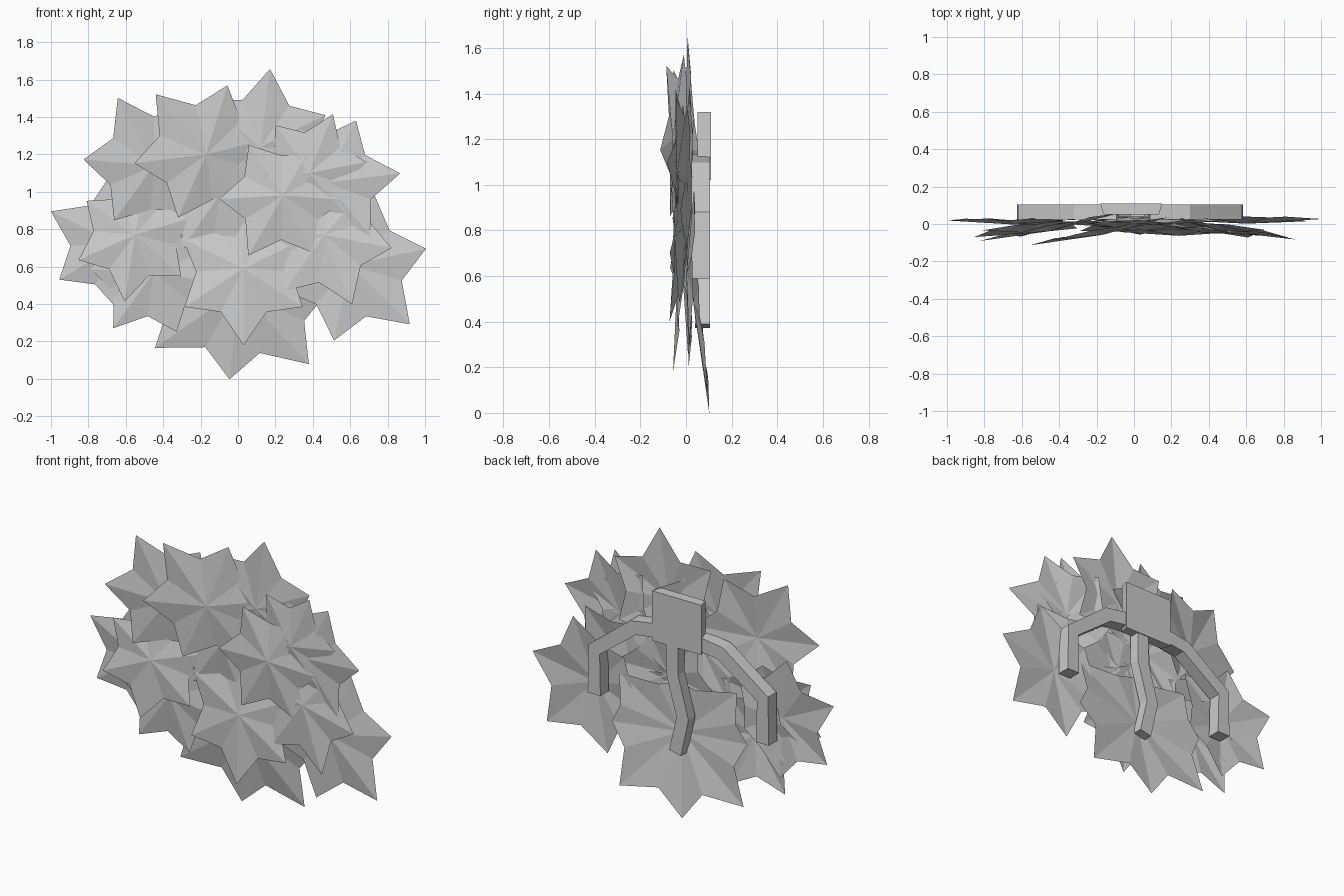
import bpy, bmesh
from math import cos, sin, radians
from mathutils import Vector

cube = bpy.data.objects.get("Cube")
if cube:
    bpy.data.objects.remove(cube, do_unlink=True)

grey = bpy.data.materials.new("plain_grey")
grey.use_nodes = True
colour = (0.6, 0.6, 0.6, 1)
grey.diffuse_color = colour
grey.node_tree.nodes["Principled BSDF"].inputs["Base Color"].default_value = colour


def finish(name, bm):
    bmesh.ops.recalc_face_normals(bm, faces=bm.faces)
    mesh = bpy.data.meshes.new(name)
    bm.to_mesh(mesh)
    bm.free()
    mesh.materials.append(grey)
    obj = bpy.data.objects.new(name, mesh)
    bpy.context.collection.objects.link(obj)
    return obj


def outline(half, base):
    """Mirror one side of a leaf: main tip, half, base, other half."""
    return [(0, 1)] + half + [(180, base)] + [(-a, r) for a, r in reversed(half)]


# Lobe tips and the valleys between, as (angle from main tip, reach)
SIX_LOBES = outline([(28, 0.64), (57, 0.92), (86, 0.62), (116, 0.88), (148, 0.58)], 0.66)
SEVEN_LOBES = outline([(24, 0.74), (49, 1.13), (70, 0.8), (90, 0.93), (106, 0.82),
                       (126, 1.0), (155, 0.6)], 0.6)


def leaf(name, x, z, size, heading, y, lean_x, lean_z, lobes=SIX_LOBES):
    """Folded leaf: raised centre, ridges to the tips, creases to the valleys."""
    bm = bmesh.new()
    centre = bm.verts.new((x, y - 0.018, z))
    rim = []
    for i, (angle, reach) in enumerate(lobes):
        a = radians(heading + angle)
        dx, dz = size * reach * cos(a), size * reach * sin(a)
        crease = 0.014 if i % 2 else 0.004
        rim.append(bm.verts.new((x + dx, y + lean_x * dx + lean_z * dz + crease, z + dz)))
    for i, v in enumerate(rim):
        bm.faces.new((centre, v, rim[(i + 1) % len(rim)]))
    finish(name, bm)


# x, z, size, heading of main tip, y, lean along x, lean along z
LEAVES = {
    "front_upper_leaf": (-0.17, 1.2, 0.42, 130, -0.04, 0.2, 0.01),
    "outer_upper_left_leaf": (-0.45, 1.14, 0.41, 118, -0.02, 0.2, 0),
    "top_leaf": (0.12, 1.24, 0.42, 83, 0.015, 0, -0.03),
    "outer_upper_right_leaf": (0.47, 1.05, 0.4, 7, -0.02, -0.17, 0),
    "upper_right_leaf": (0.38, 1.1, 0.34, 68, -0.03, -0.1, -0.02),
    "front_middle_leaf": (0.24, 0.98, 0.37, 240, -0.045, 0, 0.02),
    "front_left_leaf": (-0.55, 0.77, 0.36, 261, -0.03, 0.1, 0.1),
    "front_lower_leaf": (0.03, 0.59, 0.41, 270, -0.02, 0, 0.1),
    "front_right_leaf": (0.46, 0.77, 0.4, -68, -0.03, -0.11, 0.08),
    "outer_right_leaf": (0.6, 0.61, 0.45, -45, 0.02, 0, 0.03),
    "bottom_leaf": (0.005, 0.48, 0.485, 264, 0.05, 0, -0.1, SEVEN_LOBES),
    "lower_left_leaf": (-0.45, 0.57, 0.37, 234, 0.005, 0, 0),
    "outer_left_leaf": (-0.64, 0.72, 0.4, 154, 0.015, 0, 0),
    "inner_leaf": (0.12, 0.78, 0.38, 245, 0.015, 0, 0),
    "inner_left_leaf": (-0.1, 0.98, 0.35, 235, 0, 0, 0),
}
for name, values in LEAVES.items():
    leaf(name, *values)


# Back plate, slightly narrower at the front
bm = bmesh.new()
bmesh.ops.create_cube(bm, size=1)
for v in bm.verts:
    taper = 1 if v.co.y > 0 else 0.9
    v.co = Vector((v.co.x * 0.33 * taper - 0.015, 0.08 + v.co.y * 0.06, 1.17 + v.co.z * 0.3))
finish("back_plate", bm)


def arm(name, path, width, front, back):
    """Bent square bar following a path in the x-z plane."""
    bm = bmesh.new()
    pts = [Vector(p) for p in path]
    rings = []
    for i, p in enumerate(pts):
        along = (pts[min(i + 1, len(pts) - 1)] - pts[max(i - 1, 0)]).normalized()
        side = Vector((-along.y, along.x)) * width / 2
        corners = [(p + side, front), (p + side, back), (p - side, back), (p - side, front)]
        rings.append([bm.verts.new((q.x, y, q.y)) for q, y in corners])
    for a, b in zip(rings, rings[1:]):
        for k in range(4):
            n = (k + 1) % 4
            bm.faces.new((a[k], a[n], b[n], b[k]))
    bm.faces.new(rings[0])
    bm.faces.new(rings[-1])
    finish(name, bm)


# Three supporting arms
SIDE = [(0.08, 1.09), (0.28, 1.06), (0.54, 0.86), (0.54, 0.59)]
arm("left_arm", SIDE, 0.085, 0.025, 0.105)
arm("right_arm", [(-x * 1.08, z) for x, z in SIDE], 0.085, 0.025, 0.105)
arm("lower_arm", [(0.02, 1.08), (0.02, 0.85), (-0.05, 0.6), (0, 0.38)], 0.08, 0.04, 0.105)
